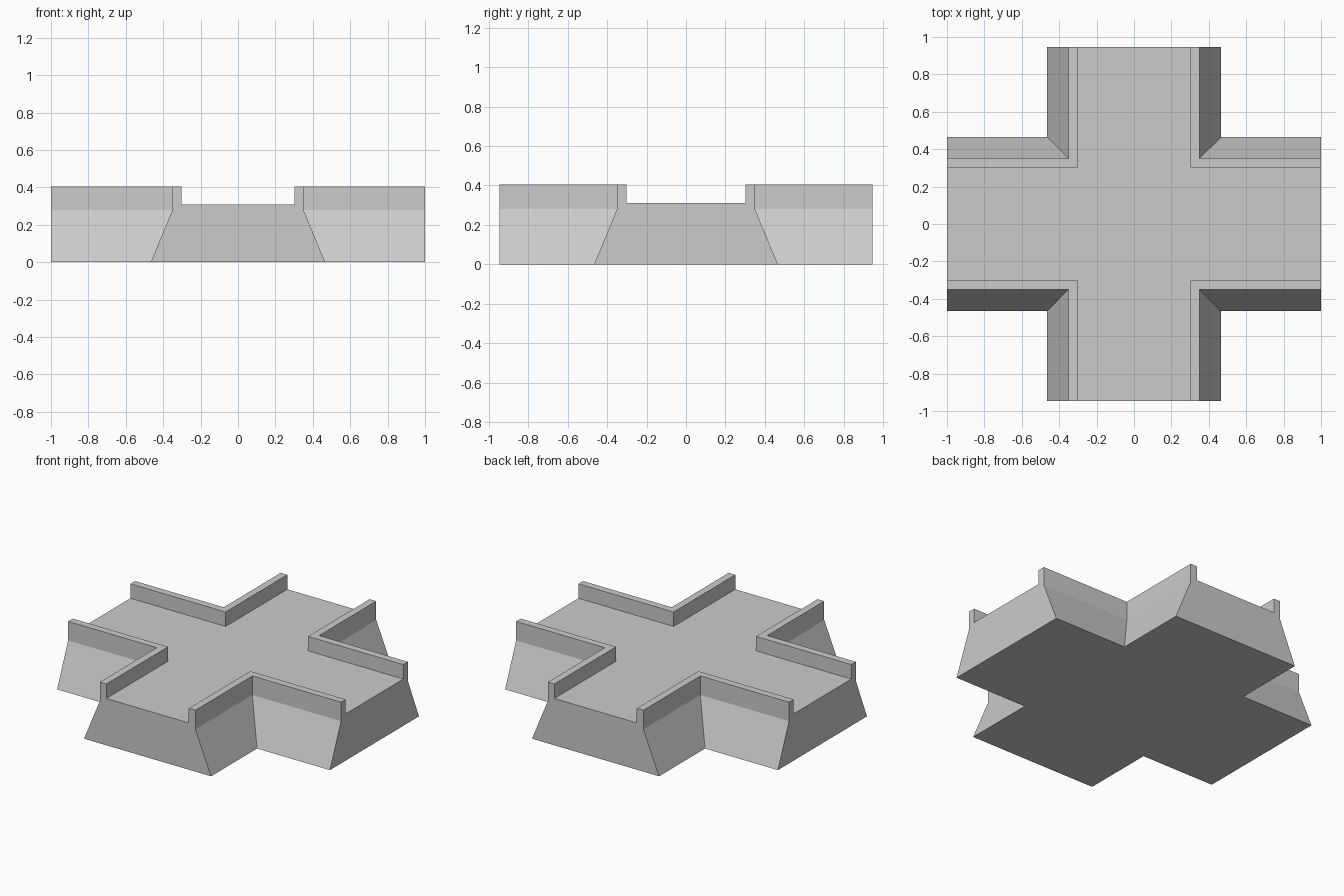
import bpy, bmesh, math

if "Cube" in bpy.data.objects:
    bpy.data.objects.remove(bpy.data.objects["Cube"], do_unlink=True)

# One stone colour
stone = bpy.data.materials.new("grey stone")
stone.use_nodes = True
GREY = (0.6, 0.6, 0.6, 1)
stone.diffuse_color = GREY
stone.node_tree.nodes["Principled BSDF"].inputs["Base Color"].default_value = GREY

END_X, END_Y = 1.0, 0.947
# Half section of an arm, (offset, height): sloped foot, outer wall, parapet top, deck edge
SECTION = [(0.466, 0), (0.35, 0.28), (0.35, 0.406), (0.302, 0.406), (0.302, 0.31)]

bm = bmesh.new()
deck, base = [], []
ends = {}

# Each quadrant: the section swept along x, mitred at the inner corner, then along y
for sx, sy in [(1, 1), (-1, 1), (-1, -1), (1, -1)]:
    at_x = [bm.verts.new((sx * END_X, sy * o, z)) for o, z in SECTION]
    corner = [bm.verts.new((sx * o, sy * o, z)) for o, z in SECTION]
    at_y = [bm.verts.new((sx * o, sy * END_Y, z)) for o, z in SECTION]
    for a, b in ((at_x, corner), (corner, at_y)):
        for i in range(len(SECTION) - 1):
            bm.faces.new((a[i], b[i], b[i + 1], a[i + 1]))
    path = [at_x, corner, at_y] if sx * sy > 0 else [at_y, corner, at_x]
    base += [s[0] for s in path]
    deck += [s[-1] for s in path]
    ends.setdefault(("x", sx), []).append(at_x)
    ends.setdefault(("y", sy), []).append(at_y)

# Road deck, underside and the four arm ends
bm.faces.new(deck)
bm.faces.new(base[::-1])
for first, second in ends.values():
    bm.faces.new(first + second[::-1])
bmesh.ops.recalc_face_normals(bm, faces=bm.faces)

mesh = bpy.data.meshes.new("raised_crossroads")
bm.to_mesh(mesh)
bm.free()
mesh.materials.append(stone)
crossroads = bpy.data.objects.new("raised_crossroads", mesh)
bpy.context.collection.objects.link(crossroads)

# Soft bend between foot and wall, crisp corners elsewhere
bpy.ops.object.select_all(action="DESELECT")
crossroads.select_set(True)
bpy.context.view_layer.objects.active = crossroads
bpy.ops.object.shade_smooth_by_angle(angle=math.radians(15))
